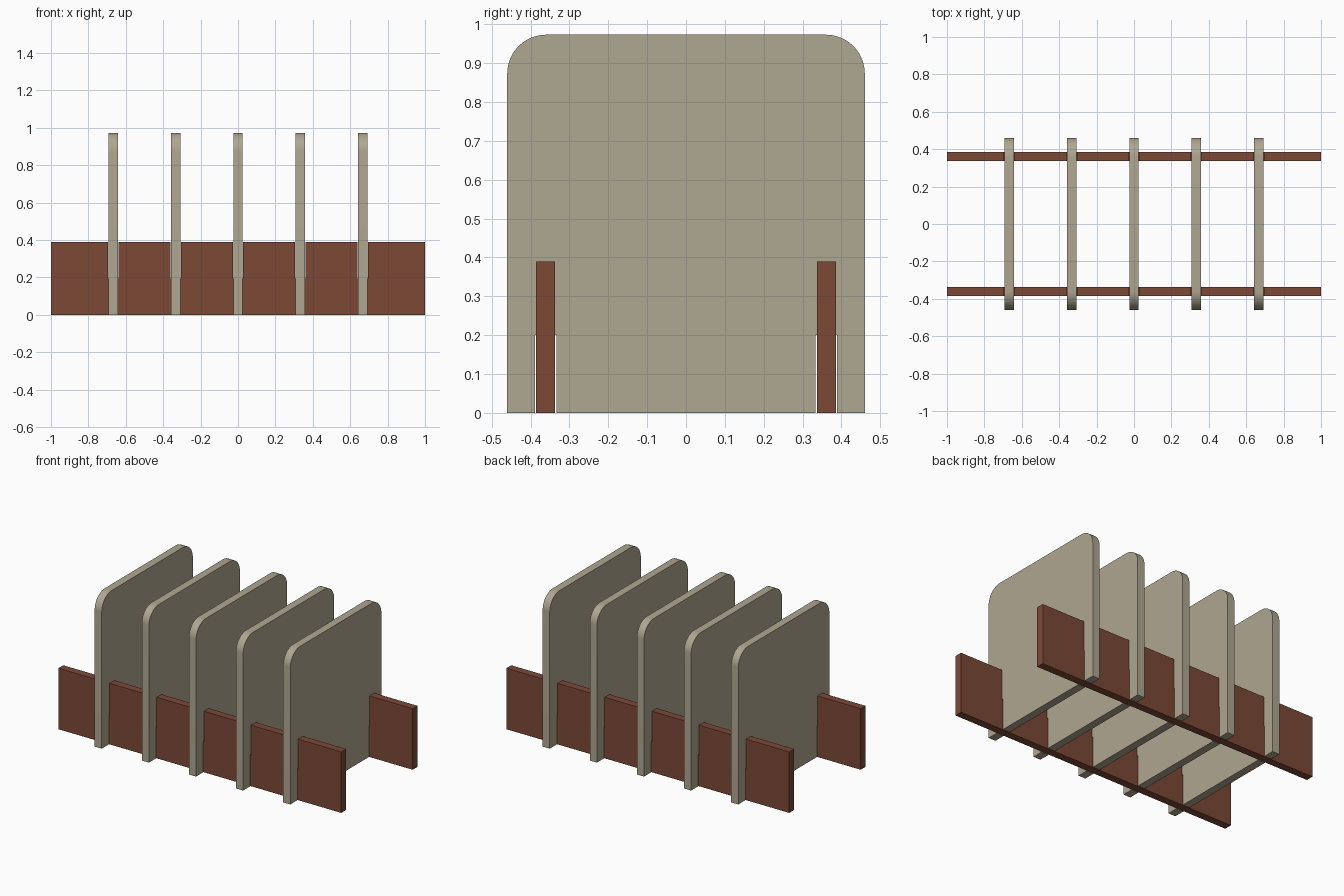
import bpy, bmesh, math
from mathutils import Vector

if "Cube" in bpy.data.objects:
    bpy.data.objects.remove(bpy.data.objects["Cube"])


def material(name, rgb):
    m = bpy.data.materials.new(name)
    m.diffuse_color = (*rgb, 1)
    m.use_nodes = True
    m.node_tree.nodes["Principled BSDF"].inputs["Base Color"].default_value = m.diffuse_color
    return m


TAN = material("tan board", (0.43, 0.385, 0.285))
BROWN = material("red brown board", (0.20, 0.066, 0.037))

XS = [i / 3 for i in range(-2, 3)]     # divider positions
RAIL_Y = 0.361
DIV_T, RAIL_T = 0.05, 0.049            # board thicknesses
SLOT = 0.056                           # slots are slightly loose
RAIL_H, DIV_H, DIV_W, R = 0.39, 0.973, 0.46, 0.1


def board(name, outline, depth, place, mat):
    """Extrude a flat outline; place(u, v, d) maps it into space."""
    bm = bmesh.new()
    face = bm.faces.new([bm.verts.new(place(u, v, -depth / 2)) for u, v in outline])
    move = Vector(place(0, 0, depth / 2)) - Vector(place(0, 0, -depth / 2))
    ext = bmesh.ops.extrude_face_region(bm, geom=[face], use_keep_orig=True)
    bmesh.ops.translate(bm, vec=move,
                        verts=[g for g in ext["geom"] if isinstance(g, bmesh.types.BMVert)])
    bmesh.ops.recalc_face_normals(bm, faces=bm.faces[:])
    me = bpy.data.meshes.new(name)
    bm.to_mesh(me)
    bm.free()
    me.materials.append(mat)
    ob = bpy.data.objects.new(name, me)
    bpy.context.collection.objects.link(ob)
    bpy.ops.object.select_all(action='DESELECT')
    ob.select_set(True)
    bpy.context.view_layer.objects.active = ob
    bpy.ops.object.shade_smooth_by_angle(angle=math.radians(30))
    return ob


def notch(centre, outer, inner):
    """Four outline points for a slot of fixed width, left to right."""
    a, b = centre - SLOT / 2, centre + SLOT / 2
    return [(a, outer), (a, inner), (b, inner), (b, outer)]


# Divider outline: slots along the bottom, rounded upper corners
divider = [(-DIV_W, 0)] + notch(-RAIL_Y, 0, 0.2) + notch(RAIL_Y, 0, 0.2) + [(DIV_W, 0)]
for cx, start in ((DIV_W - R, 0), (R - DIV_W, 90)):
    for i in range(13):
        a = math.radians(start + 90 * i / 12)
        divider.append((cx + R * math.cos(a), DIV_H - R + R * math.sin(a)))

# Rail outline: slots along the top
rail = [(1, 0), (-1, 0), (-1, RAIL_H)]
for x in XS:
    rail += notch(x, RAIL_H, 0.195)
rail.append((1, RAIL_H))

# Upright dividers
for i, x in enumerate(XS):
    board(f"divider_{i + 1}", divider, DIV_T, lambda u, v, d: (x + d, u, v), TAN)

# Long front and back rails
for side, y in (("front", -RAIL_Y), ("back", RAIL_Y)):
    board(f"{side}_rail", rail, RAIL_T, lambda u, v, d: (u, y + d, v), BROWN)
